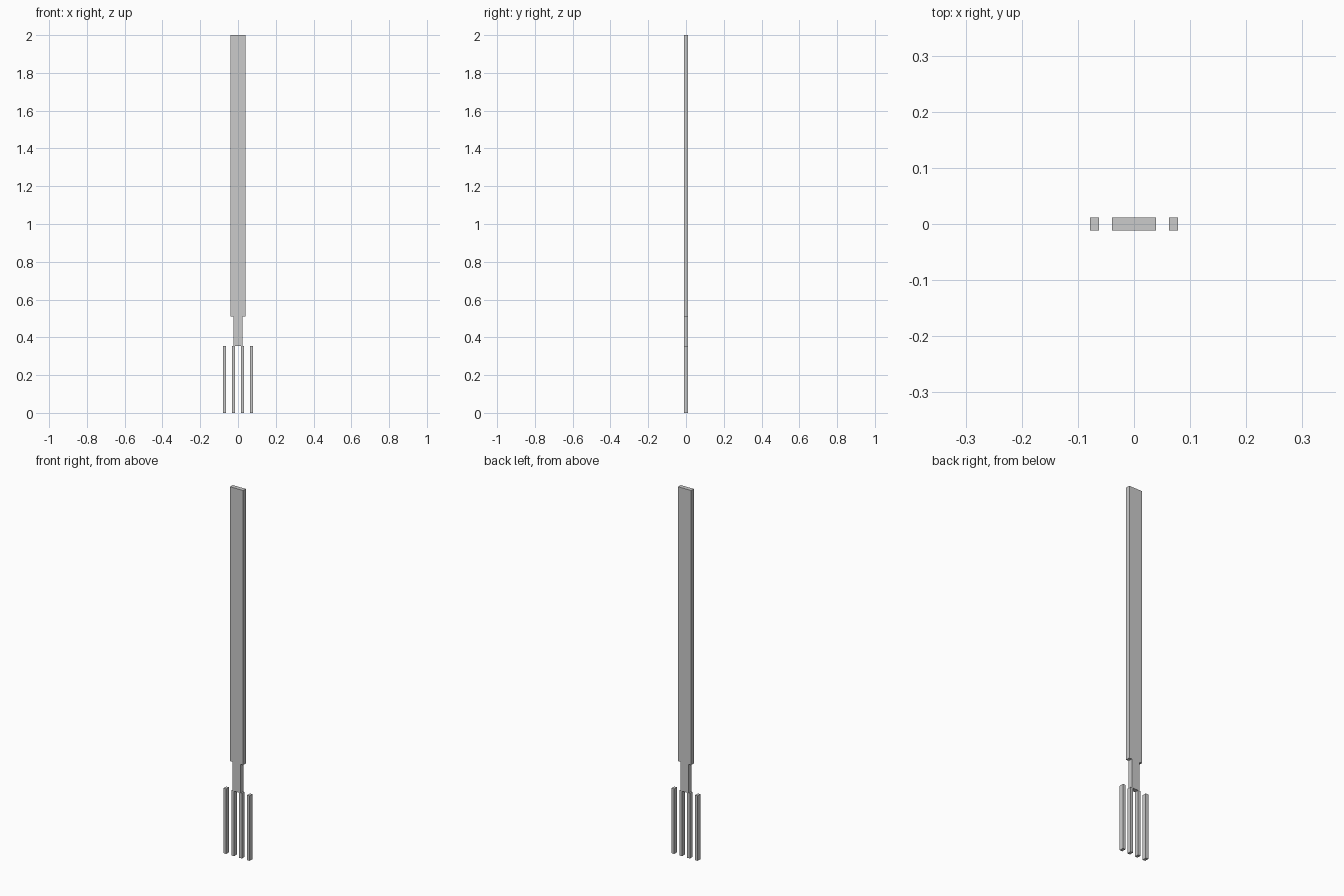
import bpy

if "Cube" in bpy.data.objects:
    bpy.data.objects.remove(bpy.data.objects["Cube"])

U = 2 / 255          # base unit: the whole tool is 255 units tall
DEPTH = 3            # shared thickness
TINE_H, NECK_H, HANDLE_H = 45, 20, 190


def box(name, x, z, width, height):
    """Flat bar centred at x, standing on z (all in units)."""
    bpy.ops.mesh.primitive_cube_add(size=1, location=(x * U, 0, (z + height / 2) * U))
    obj = bpy.context.object
    obj.name = name
    obj.scale = (width * U, DEPTH * U, height * U)
    bpy.ops.object.transform_apply(location=False, rotation=False, scale=True)
    return obj


# Four evenly spaced tines
for i in range(4):
    box(f"tine_{i + 1}", -9 + 6 * i, 0, 2, TINE_H)

# Narrow neck and long handle
box("neck", 0, TINE_H, 6, NECK_H)
box("handle", 0, TINE_H + NECK_H, 10, HANDLE_H)
